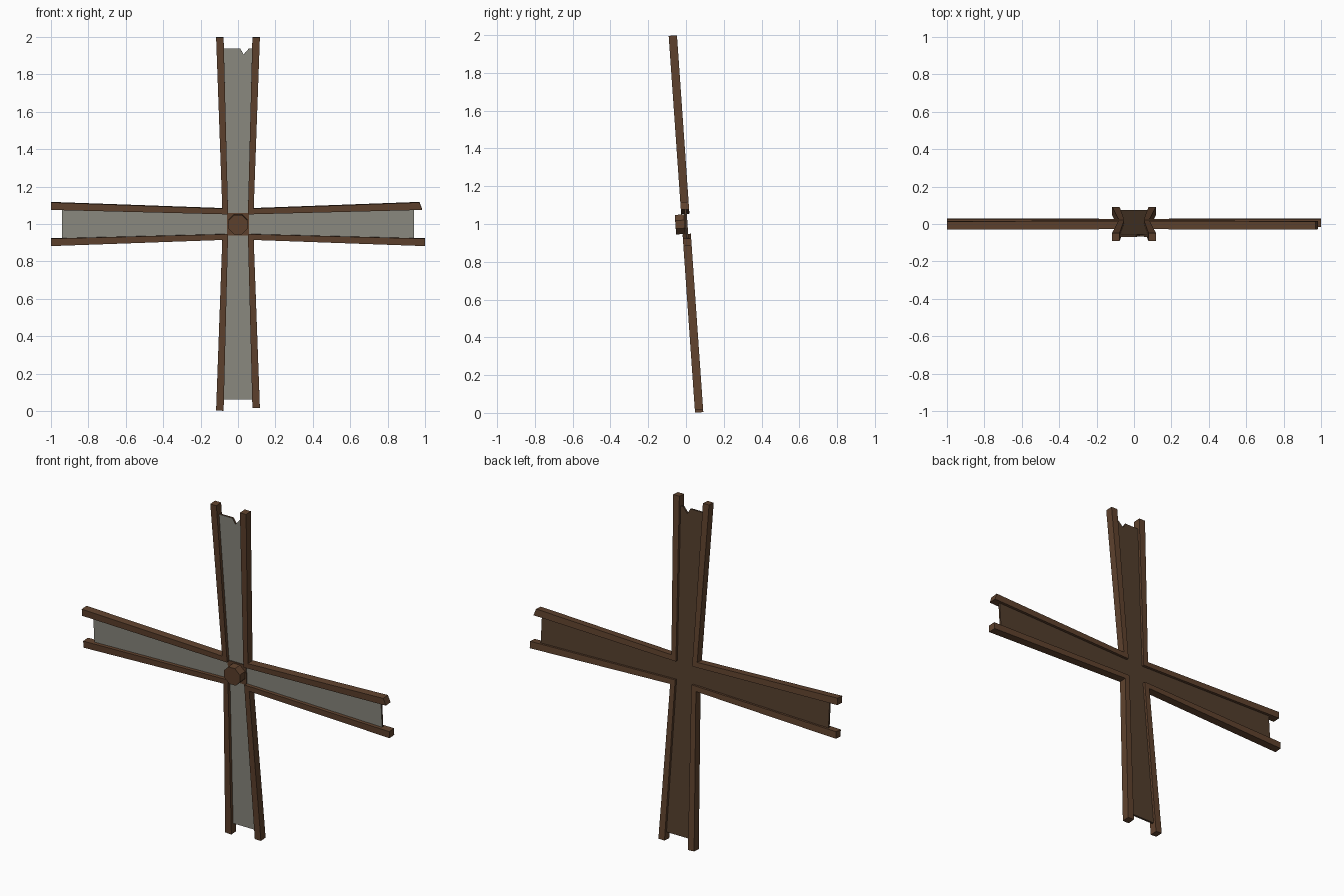
import bpy, bmesh
from math import radians, cos, sin, pi
from mathutils import Matrix

if "Cube" in bpy.data.objects:
    bpy.data.objects.remove(bpy.data.objects["Cube"])


def material(name, rgb):
    m = bpy.data.materials.new(name)
    m.use_nodes = True
    m.diffuse_color = (*rgb, 1)
    m.node_tree.nodes["Principled BSDF"].inputs["Base Color"].default_value = (*rgb, 1)
    return m


wood = material("brown wood", (0.115, 0.055, 0.027))
backing = material("dark brown backing", (0.085, 0.047, 0.025))
cloth = material("grey sailcloth", (0.27, 0.265, 0.225))

# The whole wheel leans forward around its hub
LEAN = Matrix.Translation((0, 0, 1)) @ Matrix.Rotation(radians(4), 4, "X")


def prism(name, outline, front, back, mats, turn=0):
    """Extrude an (x, z) outline from front to back; the second material goes on the front."""
    bm = bmesh.new()
    rows = [[bm.verts.new((x, y, z)) for x, z in outline] for y in (front, back)]
    bm.faces.new(rows[0])
    bm.faces.new(rows[1][::-1])
    n = len(outline)
    for i in range(n):
        j = (i + 1) % n
        bm.faces.new((rows[0][i], rows[1][i], rows[1][j], rows[0][j]))
    bmesh.ops.recalc_face_normals(bm, faces=bm.faces[:])
    bm.normal_update()
    for f in bm.faces:
        f.material_index = len(mats) - 1 if f.normal.y < -0.9 else 0
    bm.transform(LEAN @ Matrix.Rotation(turn, 4, "Y"))
    mesh = bpy.data.meshes.new(name)
    bm.to_mesh(mesh)
    bm.free()
    for m in mats:
        mesh.materials.append(m)
    obj = bpy.data.objects.new(name, mesh)
    bpy.context.collection.objects.link(obj)
    return obj


# Outer ends of each arm's two beams: (outer corner, inner corner)
ends = {
    "top": ((1, 1), (1, 1)),
    "left": ((0.97, 0.985), (1, 1)),
    "bottom": ((0.985, 0.985), (0.997, 1)),
    "right": ((1, 1), (1, 1)),
}
for k, (arm, beam_ends) in enumerate(ends.items()):
    turn = k * pi / 2
    # Two flaring beams
    for side, (outer, inner) in zip((-1, 1), beam_ends):
        prism(f"{arm}_beam_{'a' if side < 0 else 'b'}",
              [(side * 0.083, 0.055), (side * 0.117, outer),
               (side * 0.077, inner), (side * 0.053, 0.055)],
              -0.022, 0.022, [wood], turn)
    # Sail between them, torn on the top arm
    tear = [(0.058, 0.94), (0.03, 0.908), (0.012, 0.94)] if arm == "top" else []
    prism(f"{arm}_sail",
          [(-0.06, 0.06), (0.06, 0.06), (0.08, 0.94), *tear, (-0.08, 0.94)],
          -0.003, 0.008, [backing, cloth], turn)

# Centre board and octagonal hub
c = 0.06
prism("centre_board", [(-c, -c), (c, -c), (c, c), (-c, c)], -0.008, 0.008, [backing, wood])
hub = [(0.056 * cos((i + 0.5) * pi / 4), 0.056 * sin((i + 0.5) * pi / 4)) for i in range(8)]
prism("hub", hub, -0.056, 0, [wood])
